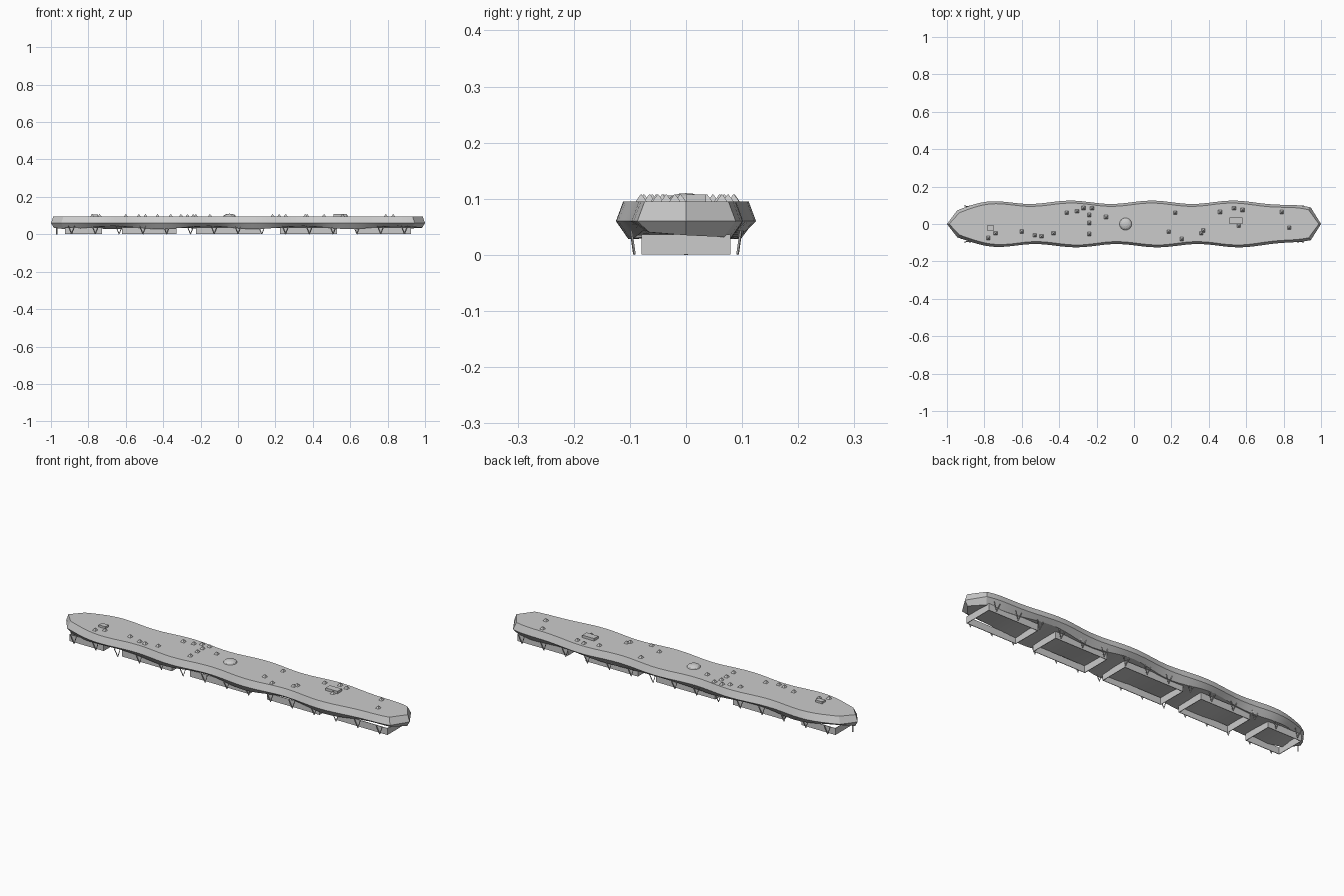
import bpy, bmesh, math
from mathutils import Vector

if "Cube" in bpy.data.objects:
    bpy.data.objects.remove(bpy.data.objects["Cube"])

grey = bpy.data.materials.new("pale grey")
grey.use_nodes = True
colour = (0.6, 0.6, 0.6, 1)
grey.diffuse_color = colour
grey.node_tree.nodes["Principled BSDF"].inputs["Base Color"].default_value = colour


def finish(bm, name):
    """Turn a bmesh into a named, coloured object."""
    bmesh.ops.recalc_face_normals(bm, faces=bm.faces)
    mesh = bpy.data.meshes.new(name)
    bm.to_mesh(mesh)
    bm.free()
    mesh.materials.append(grey)
    obj = bpy.data.objects.new(name, mesh)
    bpy.context.collection.objects.link(obj)
    return obj


def add_box(bm, lo, hi):
    lo, hi = Vector(lo), Vector(hi)
    verts = bmesh.ops.create_cube(bm, size=1)["verts"]
    bmesh.ops.scale(bm, vec=hi - lo, verts=verts)
    bmesh.ops.translate(bm, vec=(lo + hi) / 2, verts=verts)


def add_strut(bm, a, b, radius):
    a, b = Vector(a), Vector(b)
    verts = bmesh.ops.create_cone(bm, cap_ends=True, segments=4, radius1=radius,
                                  radius2=radius, depth=(b - a).length)["verts"]
    turn = (b - a).to_track_quat("Z", "Y").to_matrix()
    bmesh.ops.rotate(bm, matrix=turn, verts=verts)
    bmesh.ops.translate(bm, vec=(a + b) / 2, verts=verts)


# Wavy roof body, lofted from cross-sections along x
DECK = 0.095


def half_width(x, side):
    wave = math.cos(math.tau * (x - 0.11 + 0.015 * side) / 0.435)
    taper = max(0, (abs(x) - 0.6) / 0.345) ** 3
    return 0.116 + 0.009 * wave - 0.036 * taper


def lower_edge(x, side):
    """The lower edge rises on one side where it dips on the other."""
    return 0.036 + 0.008 * side * math.cos(math.tau * (x - 0.09) / 0.515)


def section(x, tip=False):
    points = []
    for side in (-1, 1):
        w = 0 if tip else half_width(x, side)
        low = 0.035 if tip else lower_edge(x, side)
        ring = [(x * 0.988, side * max(0, w - 0.013), DECK),
                (x, side * w, 0.06),
                (x * 0.985, side * max(0, w - 0.022), low)]
        points += ring if side < 0 else ring[::-1]
    return points


bm = bmesh.new()
STEPS = 48
stations = [section(-1, True)]
stations += [section(-0.945 + 1.89 * i / STEPS) for i in range(STEPS + 1)]
stations += [section(1, True)]
rings = [[bm.verts.new(p) for p in s] for s in stations]
for a, b in zip(rings, rings[1:]):
    for k in range(6):
        n = (k + 1) % 6
        bm.faces.new((a[k], a[n], b[n], b[k]))
bmesh.ops.remove_doubles(bm, verts=bm.verts, dist=0.0001)
roof = finish(bm, "roof_body")
bpy.context.view_layer.objects.active = roof
roof.select_set(True)
bpy.ops.object.shade_smooth_by_angle(angle=math.radians(15))
roof.select_set(False)

# Rooms under the roof: open-bottomed rings of wall
T = 0.003
WALL_Y, WALL_TOP = 0.079, 0.036
for i, (x0, x1) in enumerate([(-0.925, -0.727), (-0.62, -0.33), (-0.225, 0.12),
                              (0.225, 0.53), (0.633, 0.925)]):
    bm = bmesh.new()
    for s in (-1, 1):
        y = s * (WALL_Y - T / 2)
        add_box(bm, (x0, y - T / 2, 0.001), (x1, y + T / 2, WALL_TOP))
    for x in (x0, x1 - T):
        add_box(bm, (x, T - WALL_Y, 0.001), (x + T, WALL_Y - T, WALL_TOP))
    finish(bm, f"room_walls_{i + 1}")

# V-shaped legs in straight rows along both long sides
for side, name in ((-1, "front_legs"), (1, "back_legs")):
    bm = bmesh.new()
    for i in range(15):
        x = -0.89 + i * 1.78 / 14
        for dx in (-0.017, 0.017):
            add_strut(bm, (x, side * 0.092, 0.001),
                      (x + dx, side * 0.098, 0.043), 0.0025)
    finish(bm, name)

# Single post below the right-hand tip
bm = bmesh.new()
add_strut(bm, (-0.97, 0, 0), (-0.97, 0, 0.045), 0.004)
finish(bm, "end_post")

# Roof housings
bm = bmesh.new()
add_box(bm, (0.51, 0, DECK - 0.003), (0.579, 0.036, 0.108))
finish(bm, "large_roof_housing")
bm = bmesh.new()
add_box(bm, (-0.787, -0.034, DECK - 0.003), (-0.748, -0.007, 0.106))
finish(bm, "small_roof_housing")

# Shallow dome
bm = bmesh.new()
bmesh.ops.create_uvsphere(bm, u_segments=16, v_segments=8, radius=1)
bmesh.ops.scale(bm, vec=(0.033, 0.033, 0.015), verts=bm.verts)
bmesh.ops.translate(bm, vec=(-0.045, 0, DECK), verts=bm.verts)
finish(bm, "roof_dome")

# Small pointed skylights scattered on the deck
spots = [(-.36, .06), (-.305, .068), (-.27, .086), (-.225, .085), (-.24, .048),
         (-.24, .005), (-.24, -.053), (-.15, .037), (-.43, -.05), (-.6, -.04),
         (-.53, -.06), (-.495, -.065), (-.78, -.075), (-.74, -.05), (.22, .06),
         (.185, -.042), (.255, -.08), (.37, -.035), (.36, -.05), (.46, .064),
         (.535, .085), (.58, .075), (.56, -.01), (.79, .064), (.83, -.02)]
bm = bmesh.new()
for x, y in spots:
    verts = bmesh.ops.create_cone(bm, cap_ends=True, segments=4, radius1=0.016,
                                  radius2=0.001, depth=0.015)["verts"]
    for v in verts:
        c, s = math.cos(math.pi / 4), math.sin(math.pi / 4)
        v.co = Vector((v.co.x * c - v.co.y * s + x, v.co.x * s + v.co.y * c + y,
                       v.co.z + DECK + 0.0055))
finish(bm, "skylights")
